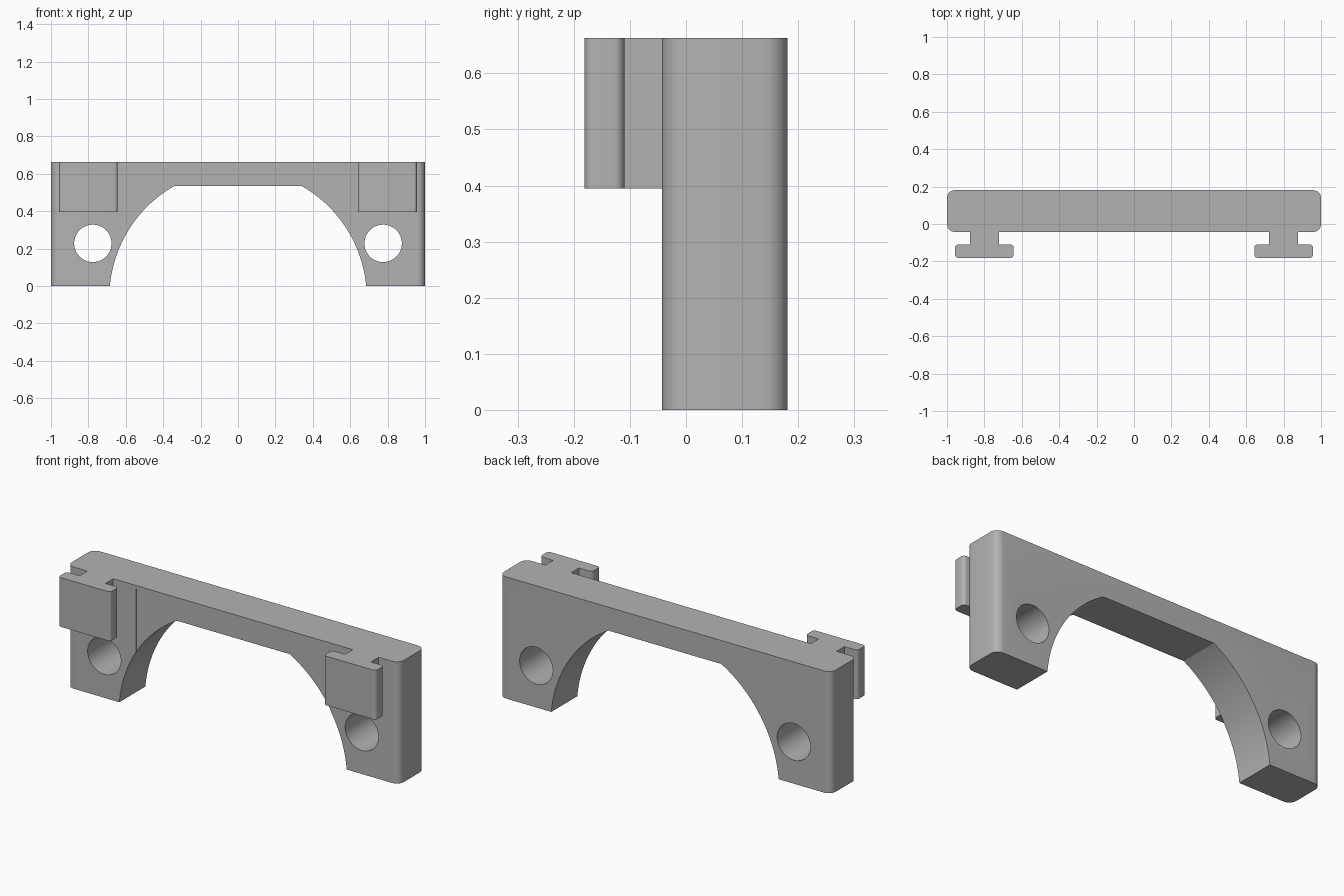
import bpy, bmesh, math
from mathutils import Vector

if "Cube" in bpy.data.objects:
    bpy.data.objects.remove(bpy.data.objects["Cube"], do_unlink=True)

HEIGHT = 0.663
FRONT, BACK = -0.043, 0.181
grey = bpy.data.materials.new("plain grey")
grey.use_nodes = True
grey.diffuse_color = (0.45, 0.45, 0.45, 1)
grey.node_tree.nodes["Principled BSDF"].inputs["Base Color"].default_value = grey.diffuse_color


def arc(cx, cy, r, start, end, steps):
    angles = [math.radians(start + (end - start) * i / steps) for i in range(steps + 1)]
    return [(cx + r * math.cos(a), cy + r * math.sin(a)) for a in angles]


def rounded_rect(x0, x1, y0, y1, r):
    corners = ((x1 - r, y1 - r), (x0 + r, y1 - r), (x0 + r, y0 + r), (x1 - r, y0 + r))
    return [p for i, (x, y) in enumerate(corners) for p in arc(x, y, r, i * 90, i * 90 + 90, 8)]


def prism(name, outline, place, sweep):
    """Extrude a flat outline, placed in space by a rule, along a vector."""
    bm = bmesh.new()
    face = bm.faces.new([bm.verts.new(place(a, b)) for a, b in outline])
    extruded = bmesh.ops.extrude_face_region(bm, geom=[face])["geom"]
    bmesh.ops.translate(bm, vec=Vector(sweep),
                        verts=[v for v in extruded if isinstance(v, bmesh.types.BMVert)])
    bmesh.ops.recalc_face_normals(bm, faces=bm.faces)
    mesh = bpy.data.meshes.new(name)
    bm.to_mesh(mesh)
    bm.free()
    mesh.materials.append(grey)
    obj = bpy.data.objects.new(name, mesh)
    bpy.context.collection.objects.link(obj)
    return obj


def upright(name, outline, z0, z1):
    return prism(name, outline, lambda x, y: (x, y, z0), (0, 0, z1 - z0))


def crosswise(name, outline, y0, y1):
    return prism(name, outline, lambda x, z: (x, y0, z), (0, y1 - y0, 0))


def activate(obj):
    bpy.ops.object.select_all(action="DESELECT")
    obj.select_set(True)
    bpy.context.view_layer.objects.active = obj


def combine(obj, other, operation):
    mod = obj.modifiers.new(operation.title(), "BOOLEAN")
    mod.operation, mod.solver, mod.object = operation, "EXACT", other
    activate(obj)
    bpy.ops.object.modifier_apply(modifier=mod.name)
    bpy.data.objects.remove(other, do_unlink=True)


# Main bar with rounded upright corners
body = upright("arched_bar", rounded_rect(-1, 1, FRONT, BACK, 0.042), 0, HEIGHT)

# Arch opening: circular sides with a flat crown
radius, centre, crown = 0.688, -0.063, 0.535
low = math.degrees(math.asin((-0.05 - centre) / radius))
high = math.degrees(math.asin((crown - centre) / radius))
opening = arc(0, centre, radius, low, high, 24) + arc(0, centre, radius, 180 - high, 180 - low, 24)
combine(body, crosswise("arch_cutter", opening, -0.5, 0.5), "DIFFERENCE")

# Bolt holes through both legs
for side in (-1, 1):
    hole = arc(side * 0.776, 0.228, 0.1, 0, 360, 64)[:-1]
    combine(body, crosswise("hole_cutter", hole, -0.5, 0.5), "DIFFERENCE")

# Very shallow relief on the front face
relief = [(-0.585, -0.1), (0.585, -0.1), (0.585, 0.648), (-0.585, 0.648)]
combine(body, crosswise("relief_cutter", relief, -0.1, FRONT + 0.003), "DIFFERENCE")

# T-shaped rails on the front, one per side
rails = []
for side, label in ((-1, "right"), (1, "left")):
    mid = side * 0.8
    rail = upright(label + "_rail", rounded_rect(mid - 0.157, mid + 0.157, -0.181, -0.11, 0.018),
                   0.395, HEIGHT)
    stem = [(mid - 0.078, -0.14), (mid + 0.078, -0.14),
            (mid + 0.078, FRONT + 0.0005), (mid - 0.078, FRONT + 0.0005)]
    combine(rail, upright("rail_stem", stem, 0.395, HEIGHT), "UNION")
    rails.append(rail)

# Smooth curves, crisp edges
for obj in [body] + rails:
    activate(obj)
    bpy.ops.object.shade_smooth_by_angle(angle=math.radians(25))
